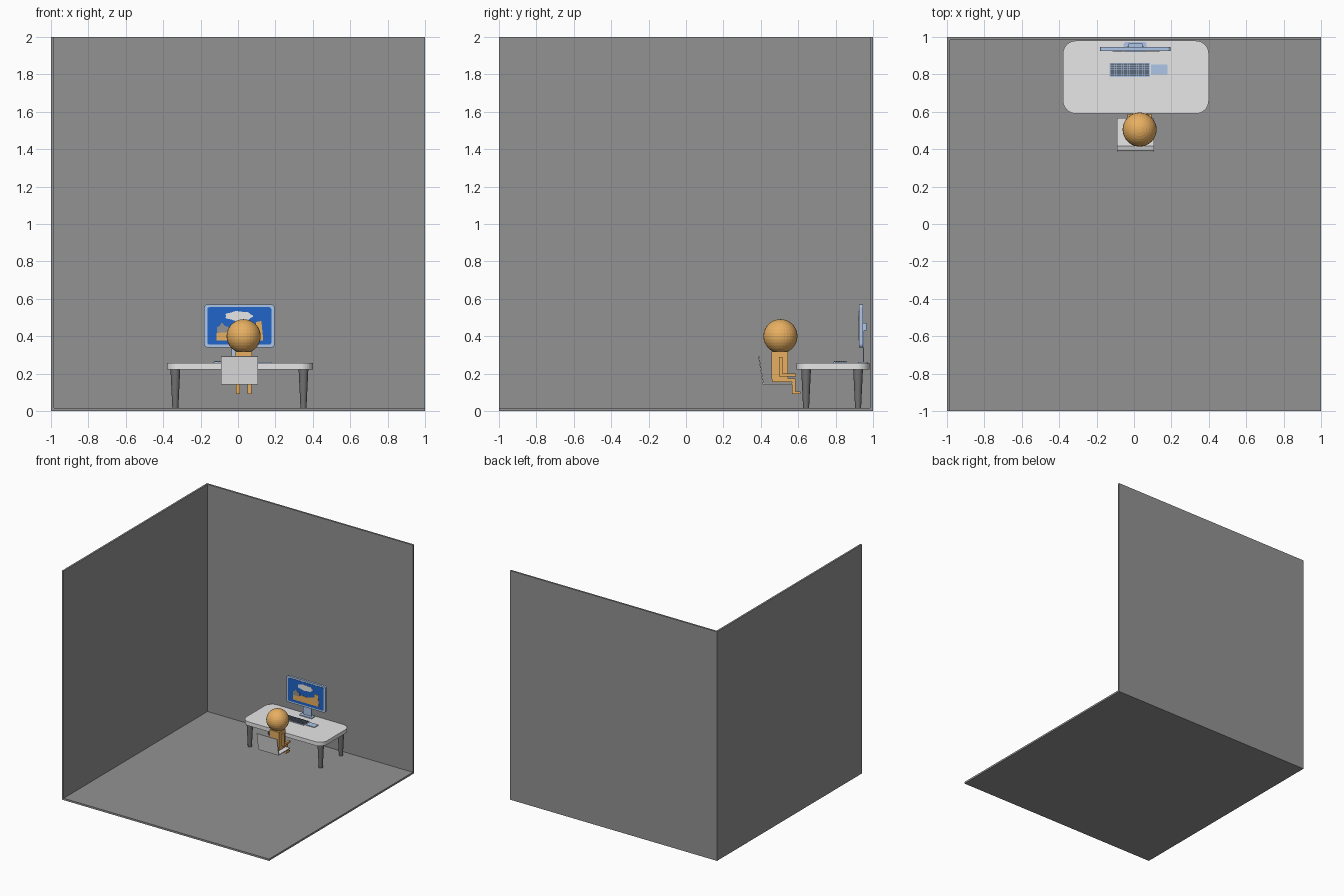
import bpy, bmesh, math
from mathutils import Vector

if "Cube" in bpy.data.objects:
    bpy.data.objects.remove(bpy.data.objects["Cube"])


def material(name, r, g, b):
    m = bpy.data.materials.new(name)
    m.diffuse_color = (r, g, b, 1)
    m.use_nodes = True
    m.node_tree.nodes["Principled BSDF"].inputs["Base Color"].default_value = m.diffuse_color
    return m


GREY = material("wall_grey", 0.29, 0.29, 0.29)
WHITE = material("soft_white", 0.8, 0.8, 0.8)
DARK = material("leg_grey", 0.17, 0.17, 0.17)
ORANGE = material("warm_orange", 0.8, 0.43, 0.12)
PALE = material("pale_blue", 0.45, 0.6, 0.85)
BLUE = material("screen_blue", 0.015, 0.13, 0.58)
KEYS = material("key_grey", 0.11, 0.14, 0.19)


def finish(name, bm, mat, smooth=False):
    bmesh.ops.recalc_face_normals(bm, faces=bm.faces)
    me = bpy.data.meshes.new(name)
    bm.to_mesh(me)
    bm.free()
    me.materials.append(mat)
    ob = bpy.data.objects.new(name, me)
    bpy.context.collection.objects.link(ob)
    if smooth:
        bpy.context.view_layer.objects.active = ob
        ob.select_set(True)
        bpy.ops.object.shade_smooth_by_angle(angle=math.radians(35))
        ob.select_set(False)
    return ob


def add_box(bm, x0, x1, y0, y1, z0, z1):
    vs = bmesh.ops.create_cube(bm, size=1)["verts"]
    for v in vs:
        v.co = Vector((x0 + (v.co.x + .5) * (x1 - x0),
                       y0 + (v.co.y + .5) * (y1 - y0),
                       z0 + (v.co.z + .5) * (z1 - z0)))


def box(name, mat, *ext):
    bm = bmesh.new()
    add_box(bm, *ext)
    return finish(name, bm, mat)


def prism(name, mat, pts, axis, a, b):
    """Extrude a 2D outline along an axis from a to b."""
    place = {"x": lambda p: (a, p[0], p[1]),
             "y": lambda p: (p[0], a, p[1]),
             "z": lambda p: (p[0], p[1], a)}[axis]
    bm = bmesh.new()
    face = bm.faces.new([bm.verts.new(place(p)) for p in pts])
    new = bmesh.ops.extrude_face_region(bm, geom=[face])["geom"]
    shift = Vector([(b - a) * (axis == k) for k in "xyz"])
    bmesh.ops.translate(bm, vec=shift, verts=[g for g in new if isinstance(g, bmesh.types.BMVert)])
    return finish(name, bm, mat)


def rounded(u0, u1, v0, v1, r, n=8):
    pts = []
    corners = ((u1 - r, v1 - r), (u0 + r, v1 - r), (u0 + r, v0 + r), (u1 - r, v0 + r))
    for k, (cu, cv) in enumerate(corners):
        for i in range(n + 1):
            t = math.pi / 2 * (k + i / n)
            pts.append((cu + r * math.cos(t), cv + r * math.sin(t)))
    return pts


# Room: floor and two walls
box("floor", GREY, -1, 1, -1, 1, 0, 0.016)
box("left_wall", GREY, -1, -0.984, -1, 1, 0.016, 2)
box("back_wall", GREY, -0.984, 1, 0.984, 1, 0.016, 2)

# Desk with tapered round legs
prism("desk_top", WHITE, rounded(-0.38, 0.4, 0.59, 0.98, 0.07), "z", 0.222, 0.256)
for i, x in enumerate((-0.335, 0.35)):
    for j, y in enumerate((0.642, 0.92)):
        bm = bmesh.new()
        bmesh.ops.create_cone(bm, cap_ends=True, segments=20, radius1=0.016,
                              radius2=0.026, depth=0.206)
        bmesh.ops.translate(bm, vec=(x, y, 0.119), verts=bm.verts)
        finish(f"desk_leg_{i}{j}", bm, DARK, True)

# Monitor and stand
prism("monitor_frame", PALE, rounded(-0.181, 0.196, 0.34, 0.57, 0.018, 4), "y", 0.926, 0.946)
prism("monitor_screen", BLUE, rounded(-0.163, 0.178, 0.355, 0.555, 0.01, 4), "y", 0.924, 0.927)
box("monitor_mount", PALE, -0.03, 0.046, 0.945, 0.966, 0.43, 0.47)
box("monitor_neck", PALE, -0.035, 0.05, 0.946, 0.952, 0.26, 0.44)
prism("monitor_base", PALE, rounded(-0.055, 0.067, 0.92, 0.972, 0.01, 3), "z", 0.256, 0.263)

# Picture on the screen
cloud = []
for i in range(48):
    t = 2 * math.pi * i / 48
    k = 1 + 0.06 * math.cos(7 * t)
    cloud.append((0.005 + 0.073 * k * math.cos(t), 0.508 + 0.025 * k * math.sin(t)))
prism("screen_cloud", WHITE, cloud, "y", 0.922, 0.925)
hill = [(-0.115, 0.378), (0.135, 0.378), (0.13, 0.43), (0.125, 0.482), (0.095, 0.475),
        (0.095, 0.45), (0.06, 0.44), (0.02, 0.43), (-0.03, 0.435), (-0.06, 0.42), (-0.115, 0.418)]
prism("screen_hill", ORANGE, hill, "y", 0.922, 0.925)
tower = [(-0.112, 0.418), (-0.05, 0.418), (-0.05, 0.45), (-0.07, 0.455),
         (-0.088, 0.475), (-0.098, 0.455), (-0.112, 0.45)]
prism("screen_tower", GREY, tower, "y", 0.922, 0.925)

# Keyboard and trackpad
box("keyboard_base", PALE, -0.13, 0.085, 0.786, 0.862, 0.256, 0.262)
bm = bmesh.new()
dx, dy = 0.207 / 18, 0.068 / 6
for i in range(18):
    for j in range(6):
        x, y = -0.126 + i * dx, 0.79 + j * dy
        add_box(bm, x + 0.0008, x + dx - 0.0008, y + 0.0008, y + dy - 0.0008, 0.261, 0.267)
finish("keyboard_keys", bm, KEYS)
box("trackpad", PALE, 0.092, 0.18, 0.798, 0.854, 0.256, 0.262)

# Chair: one bent sheet
prism("chair", WHITE, [(0.386, 0.292), (0.41, 0.142), (0.568, 0.142), (0.568, 0.149),
                       (0.416, 0.149), (0.392, 0.293)], "x", -0.09, 0.106)

# Seated figure
bm = bmesh.new()
bmesh.ops.create_uvsphere(bm, u_segments=32, v_segments=16, radius=0.091)
bmesh.ops.translate(bm, vec=(0.03, 0.505, 0.4), verts=bm.verts)
finish("head", bm, ORANGE)
box("torso", ORANGE, -0.015, 0.075, 0.456, 0.546, 0.172, 0.318)
leg = [(0.46, 0.155), (0.566, 0.155), (0.566, 0.09), (0.612, 0.09),
       (0.612, 0.104), (0.586, 0.104), (0.586, 0.175), (0.46, 0.175)]
arm = [(0.498, 0.185), (0.588, 0.185), (0.588, 0.202), (0.517, 0.202), (0.517, 0.29), (0.498, 0.29)]
for side, s in (("left", -1), ("right", 1)):
    c = 0.03 + s * 0.031
    prism(side + "_leg", ORANGE, leg, "x", c - 0.011, c + 0.011)
    c = 0.03 + s * 0.054
    prism(side + "_arm", ORANGE, arm, "x", c - 0.01, c + 0.01)
